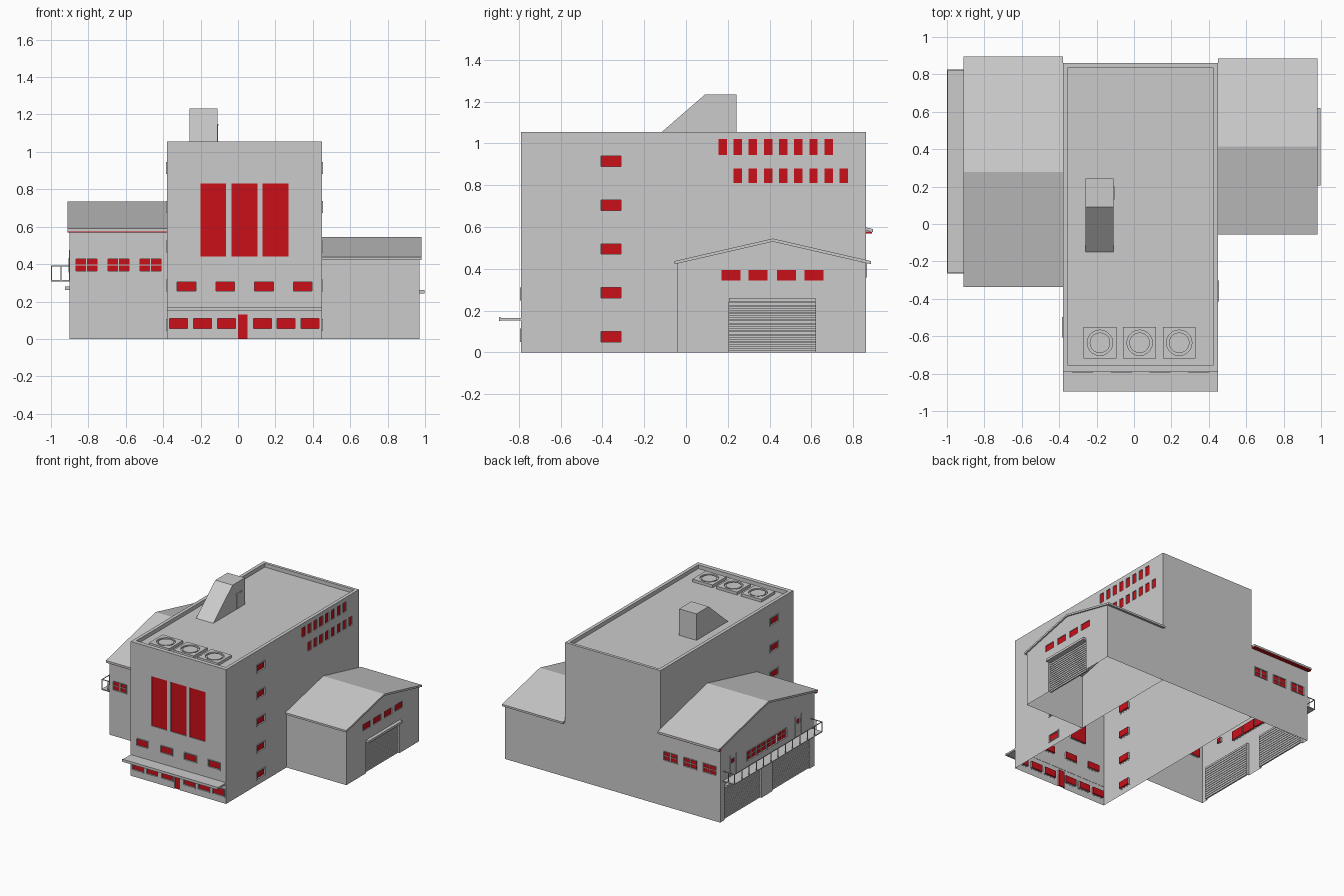
import bpy, bmesh
from mathutils import Matrix, Vector

if "Cube" in bpy.data.objects:
    bpy.data.objects.remove(bpy.data.objects["Cube"])

RED = bpy.data.materials.new("window_red")
RED.diffuse_color = (0.6, 0.005, 0.01, 1)
RED.use_nodes = True
RED.node_tree.nodes["Principled BSDF"].inputs["Base Color"].default_value = RED.diffuse_color


def finish(name, bm, mat=None):
    bmesh.ops.recalc_face_normals(bm, faces=bm.faces)
    me = bpy.data.meshes.new(name)
    bm.to_mesh(me)
    bm.free()
    ob = bpy.data.objects.new(name, me)
    bpy.context.collection.objects.link(ob)
    if mat:
        me.materials.append(mat)
    return ob


def boxes(name, items, mat=None):
    """One object made of boxes (x0, x1, y0, y1, z0, z1)."""
    bm = bmesh.new()
    for x0, x1, y0, y1, z0, z1 in items:
        m = Matrix.Translation(((x0 + x1) / 2, (y0 + y1) / 2, (z0 + z1) / 2))
        m = m @ Matrix.Diagonal((abs(x1 - x0), abs(y1 - y0), abs(z1 - z0), 1))
        bmesh.ops.create_cube(bm, size=1, matrix=m)
    return finish(name, bm, mat)


def prism(name, profile, x0, x1):
    """Extrude a (y, z) outline along x."""
    bm = bmesh.new()
    f = bm.faces.new([bm.verts.new((x0, y, z)) for y, z in profile])
    r = bmesh.ops.extrude_face_region(bm, geom=[f])
    vs = [v for v in r["geom"] if isinstance(v, bmesh.types.BMVert)]
    bmesh.ops.translate(bm, verts=vs, vec=(x1 - x0, 0, 0))
    return finish(name, bm)


def cut(ob, cutter):
    mod = ob.modifiers.new("cut", "BOOLEAN")
    mod.object, mod.solver = cutter, "EXACT"
    bpy.context.view_layer.update()
    me = bpy.data.meshes.new_from_object(ob.evaluated_get(bpy.context.evaluated_depsgraph_get()))
    ob.modifiers.clear()
    ob.data = me
    bpy.data.objects.remove(cutter)


def open_shell(ob, join_x=None):
    """Remove the floor, and the side that meets the tower."""
    bm = bmesh.new()
    bm.from_mesh(ob.data)
    gone = [f for f in bm.faces if all(abs(v.co.z) < 1e-4 for v in f.verts)
            or (join_x is not None and all(abs(v.co.x - join_x) < 1e-4 for v in f.verts))]
    bmesh.ops.delete(bm, geom=gone, context="FACES")
    bm.to_mesh(ob.data)
    bm.free()


def on_wall(wall, u0, u1, z0, z1, d0, d1):
    """Box on a wall (axis, position, outward sign), d measured outward."""
    axis, pos, s = wall
    a, b = sorted((pos + s * d0, pos + s * d1))
    return (a, b, u0, u1, z0, z1) if axis == "x" else (u0, u1, a, b, z0, z1)


class Openings:
    """Gathers window and door parts for one building part."""
    def __init__(self):
        self.cuts, self.panes, self.trim, self.slats = [], [], [], []

    def window(self, w, u0, u1, z0, z1, frame=0.0, cross=False):
        self.cuts.append(on_wall(w, u0, u1, z0 if z0 else -0.02, z1, -0.012, 0.02))
        self.panes.append(on_wall(w, u0, u1, z0, z1, -0.016, -0.006))
        if frame:
            for a, b, c, d in ((u0 - frame, u0, z0 - frame, z1 + frame), (u1, u1 + frame, z0 - frame, z1 + frame),
                               (u0, u1, z0 - frame, z0), (u0, u1, z1, z1 + frame)):
                self.trim.append(on_wall(w, a, b, c, d, -0.001, 0.005))
        if cross:
            um, zm = (u0 + u1) / 2, (z0 + z1) / 2
            self.trim.append(on_wall(w, um - .003, um + .003, z0, z1, -0.008, 0))
            self.trim.append(on_wall(w, u0, u1, zm - .002, zm + .002, -0.008, 0))

    def garage(self, w, u0, u1, h):
        self.cuts.append(on_wall(w, u0, u1, -0.02, h, -0.02, 0.02))
        n = 14
        for i in range(n):
            self.slats.append(on_wall(w, u0, u1, h * i / n, h * (i + .75) / n, -0.024, -0.012))
        # shutter roll housing above the door
        self.trim.append(on_wall(w, u0, u1, h, h + .018, -0.001, 0.026))

    def build(self, ob, name, extra=()):
        cut(ob, boxes("cutter", self.cuts + list(extra)))
        boxes(name + "_window_panes", self.panes, RED)
        if self.trim:
            boxes(name + "_window_trim", self.trim)
        if self.slats:
            boxes(name + "_garage_doors", self.slats)


# Tower
TX0, TX1, TY0, TY1, TH, DECK = -.38, .45, -.79, .86, 1.055, 1.025
front, right, left = ("y", TY0, -1), ("x", TX1, 1), ("x", TX0, -1)
tower = boxes("tower", [(TX0, TX1, TY0, TY1, 0, TH)])
o = Openings()
for x0, x1 in ((-.20, -.065), (-.035, .105), (.13, .27)):
    o.window(front, x0, x1, .44, .83)
for i in range(4):
    x = -.275 + i * .207
    o.window(front, x - .05, x + .05, .255, .305, .006)
for x in (-.318, -.19, -.062, .13, .257, .385):
    o.window(front, x - .048, x + .048, .055, .108, .006)
o.window(front, 0, .05, 0, .13)
for i in range(5):
    z = .075 + .21 * i
    o.window(right, -.407, -.31, z - .025, z + .025, .007)
    o.window(left, -.60, -.503, z - .025, z + .025, .007)
for i in range(8):
    y = .155 + i * .0725
    o.window(right, y, y + .04, .945, 1.02)
    o.window(right, y + .0725, y + .1125, .81, .88)
o.build(tower, "tower", [(-.353, .423, -.757, .837, DECK, 1.2)])
open_shell(tower)

# Entrance canopy
boxes("entrance_canopy", [(TX0, TX1, -.89, -.788, .153, .166), (TX0, TX1, -.895, -.888, .15, .17)])

# Rooftop stair house with side door
prism("stair_house", [(-.15, DECK), (.09, 1.233), (.242, 1.233), (.242, DECK)], -.26, -.11)
boxes("stair_house_door", [(-.111, -.104, .13, .20, 1.142, 1.148), (-.111, -.108, .14, .19, DECK, 1.14)])

# Rooftop fan units with round wells
for i, x in enumerate((-.182, .03, .242)):
    fan = boxes(f"fan_unit_{i + 1}", [(x - .088, x + .088, -.72, -.55, DECK - .001, 1.047)])
    bm = bmesh.new()
    bmesh.ops.create_cone(bm, cap_ends=True, segments=20, radius1=.068, radius2=.068, depth=.05,
                          matrix=Matrix.Translation((x, -.635, 1.06)))
    cut(fan, finish("cutter", bm))
    bm = bmesh.new()
    bmesh.ops.create_cone(bm, cap_ends=True, segments=20, radius1=.055, radius2=.055, depth=.012,
                          matrix=Matrix.Translation((x, -.635, 1.038)))
    finish(f"fan_disc_{i + 1}", bm)


def wing(name, x_in, x_out, x_roof, y0, y1, e0, e1, ze, zr):
    """Gabled body and overhanging roof sheet."""
    t, ym = .015, (e0 + e1) / 2
    wall_z = ze - t + (y0 - e0) * (zr - ze) / (ym - e0) + .002
    body = prism(name, [(y0, 0), (y0, wall_z), (ym, zr - t + .002), (y1, wall_z), (y1, 0)], x_in, x_out)
    prism(name + "_roof", [(e0, ze), (ym, zr), (e1, ze), (e1, ze - t), (ym, zr - t), (e0, ze - t)], x_in, x_roof)
    return body


# Right wing
body = wing("right_wing", TX1, .97, .98, -.04, .86, -.055, .885, .437, .545)
gable = ("x", .97, 1)
o = Openings()
for y in (.17, .30, .435, .567):
    o.window(gable, y, y + .09, .345, .395)
o.garage(gable, .205, .62, .243)
o.build(body, "right_wing")
open_shell(body, TX1)

# Left wing
body = wing("left_wing", TX0, -.90, -.912, -.31, .86, -.337, .895, .59, .735)
gable = ("x", -.90, -1)
o = Openings()
for w in (("y", -.31, -1), ("y", .86, 1)):
    for x in (-.865, -.695, -.523):
        o.window(w, x, x + .112, .362, .428, .004, True)
for i in range(4):
    y = .04 + i * .125
    o.window(gable, y, y + .113, .36, .43, .004, True)
for y in (-.11, .70):
    # balcony doors with a small pane
    o.window(gable, y - .018, y + .018, .41, .445)
    o.trim += [on_wall(gable, y - .04, y - .034, .31, .475, -.001, .004),
               on_wall(gable, y + .034, y + .04, .31, .475, -.001, .004)]
o.garage(gable, -.25, .21, .262)
o.garage(gable, .35, .81, .262)
o.build(body, "left_wing")
open_shell(body, TX0)
boxes("left_wing_eave_strips", [(-.912, TX0, -.332, -.312, .57, .578), (-.912, TX0, .862, .89, .57, .578)], RED)

# Balcony: floor, posts, rails
B0, B1, n = -.265, .825, 13
parts = [(-1, -.90, B0, B1, .308, .315), (-1, -.995, B0, B1, .387, .392)]
for i in range(n):
    y = B0 + (B1 - B0 - .005) * i / (n - 1)
    parts.append((-1, -.995, y, y + .005, .315, .388))
for y in (B0, B1 - .005):
    parts.append((-.995, -.90, y, y + .005, .387, .392))
    parts.append((-.948, -.943, y, y + .005, .315, .388))
boxes("balcony", parts)
